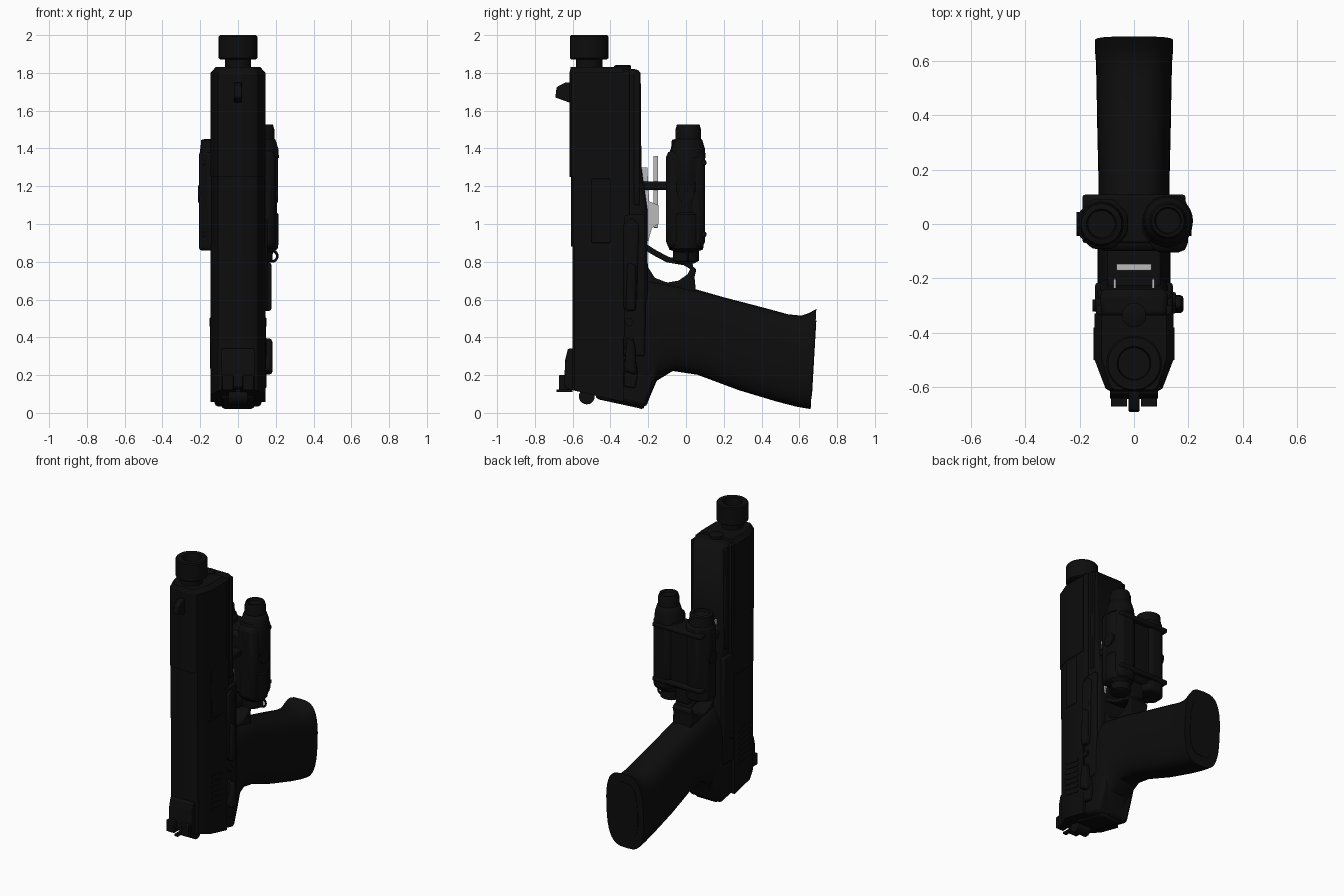
import bpy, bmesh, math
from mathutils import Vector, Matrix

cube = bpy.data.objects.get("Cube")
if cube:
    bpy.data.objects.remove(cube)


def material(name, value, rough=0.6):
    m = bpy.data.materials.new(name)
    m.use_nodes = True
    col = (value, value, value, 1)
    m.diffuse_color = col
    node = m.node_tree.nodes["Principled BSDF"]
    node.inputs["Base Color"].default_value = col
    node.inputs["Roughness"].default_value = rough
    return m


BLACK = material("matte black", 0.004)
STEEL = material("light grey metal", 0.5)
made = []


def finish(name, bm, mat=BLACK, bevel=0.0):
    bmesh.ops.recalc_face_normals(bm, faces=bm.faces)
    me = bpy.data.meshes.new(name)
    bm.to_mesh(me)
    bm.free()
    me.materials.append(mat)
    ob = bpy.data.objects.new(name, me)
    bpy.context.collection.objects.link(ob)
    if bevel:
        b = ob.modifiers.new("edge bevel", "BEVEL")
        b.width, b.segments, b.limit_method = bevel, 2, "ANGLE"
    made.append(ob)
    return ob


def loft(name, rings, mat=BLACK, bevel=0.0):
    """Skin a list of closed rings and cap both ends."""
    bm = bmesh.new()
    vs = [[bm.verts.new(p) for p in r] for r in rings]
    n = len(vs[0])
    for a, b in zip(vs, vs[1:]):
        for i in range(n):
            j = (i + 1) % n
            bm.faces.new((a[i], a[j], b[j], b[i]))
    bm.faces.new(vs[0])
    bm.faces.new(vs[-1])
    return finish(name, bm, mat, bevel)


def side_plate(name, pts, x0, x1, mat=BLACK, bevel=0.0):
    """Extrude a (y, z) outline across x."""
    return loft(name, [[(x, y, z) for y, z in pts] for x in (x0, x1)], mat, bevel)


def box(name, x, y, z, mat=BLACK, bevel=0.0):
    return side_plate(name, [(y[0], z[0]), (y[1], z[0]), (y[1], z[1]), (y[0], z[1])],
                      x[0], x[1], mat, bevel)


def turned(name, cx, cy, profile, sides=32, sx=1.0, mat=BLACK):
    """Lathe (radius, z) pairs about a vertical line."""
    ang = [2 * math.pi * i / sides for i in range(sides)]
    return loft(name, [[(cx + sx * r * math.cos(a), cy + r * math.sin(a), z) for a in ang]
                       for r, z in profile], mat)


def cross_cylinder(name, x0, x1, y, z, r, mat=BLACK):
    ang = [2 * math.pi * i / 20 for i in range(20)]
    return side_plate(name, [(y + r * math.cos(a), z + r * math.sin(a)) for a in ang], x0, x1, mat)


# Slide: front and rear halves, with the rear cut on a slant
def slide_part(name, top, z0, z1, slant=False, w=0.145):
    half = [(w, -0.33), (w, -0.5), (0.105, top + 0.012), (0.085, top)]
    outline = half + [(-x, y) for x, y in reversed(half)]
    low = [(x, y, z0 - 0.23 * (y + 0.6) if slant else z0) for x, y in outline]
    return loft(name, [low, [(x, y, z1) for x, y in outline]])


slide_part("rear_slide", -0.602, 0.12, 0.89, True)
slide_part("ejection_section", -0.608, 0.88, 1.26, w=0.142)
slide_part("front_slide", -0.617, 1.25, 1.8)
half = [(0.145, -0.33), (0.145, -0.5), (0.105, -0.605), (0.085, -0.617)]
outline = half + [(-x, y) for x, y in reversed(half)]
loft("slide_nose", [[(x, y, 1.8) for x, y in outline],
                    [(x * 0.82, -0.45 + (y + 0.45) * 0.96, 1.83) for x, y in outline]])
for s in (-1, 1):
    for i in range(7):
        z = 0.26 + i * 0.038
        side_plate("slide_serration", [(-0.5, z), (-0.38, z - 0.025),
                                       (-0.38, z - 0.007), (-0.5, z + 0.018)],
                   s * 0.142, s * 0.149)
box("ejection_port_cover", (0.1, 0.146), (-0.5, -0.4), (0.9, 1.24), bevel=0.004)

# Barrel with thread protector
turned("barrel", 0, -0.513, [(0.07, 1.7), (0.07, 1.88)])
turned("thread_protector", 0, -0.513, [(0.095, 1.872), (0.102, 1.878), (0.102, 1.992),
                                       (0.096, 2.0), (0.062, 2.0), (0.058, 1.93)])
turned("recoil_rod", 0, -0.335, [(0.045, 1.8), (0.045, 1.837), (0.035, 1.842)])

# Frame and dust cover
side_plate("frame", [(-0.345, 1.82), (-0.25, 1.82), (-0.24, 1.8), (-0.236, 1.3), (-0.205, 1.08),
                     (-0.2, 0.5), (-0.13, 0.27), (-0.165, 0.16), (-0.212, 0.028),
                     (-0.42, 0.075), (-0.42, 0.4), (-0.345, 0.5)], -0.125, 0.125, bevel=0.025)
for s in (-1, 1):
    box("frame_rail", (s * 0.1, s * 0.14), (-0.34, -0.3), (0.4, 1.81), bevel=0.006)
    box("accessory_groove_rib", (s * 0.1, s * 0.135), (-0.275, -0.245), (1.1, 1.8), bevel=0.006)
    box("frame_side", (s * 0.1, s * 0.143), (-0.33, -0.215), (0.3, 1.05), bevel=0.012)

# Grip lofted from rounded sections (front edge, rear edge, half width)
stations = [((-0.3, 0.72), (-0.31, 0.06), 0.125), ((-0.2, 0.71), (-0.21, 0.04), 0.135),
            ((-0.08, 0.685), (-0.155, 0.17), 0.135), ((0.05, 0.655), (-0.07, 0.222), 0.13),
            ((0.2, 0.612), (0.06, 0.202), 0.13), ((0.4, 0.56), (0.28, 0.12), 0.135),
            ((0.54, 0.522), (0.48, 0.06), 0.138), ((0.61, 0.515), (0.58, 0.034), 0.14),
            ((0.65, 0.528), (0.635, 0.024), 0.144), ((0.69, 0.55), (0.66, 0.02), 0.144)]


def grip_ring(front, rear, w, n=36):
    f, r = Vector((0, *front)), Vector((0, *rear))
    ring = []
    for i in range(n):
        a = 2 * math.pi * i / n
        c, s = math.cos(a), math.sin(a)
        u = math.copysign(abs(c) ** 0.75, c)
        v = math.copysign(abs(s) ** 0.6, s)
        ring.append((f + r) / 2 + (f - r) / 2 * u + Vector((w * v, 0, 0)))
    return ring


loft("grip", [grip_ring(*s) for s in stations])
loft("grip_base_plate", [grip_ring((0.655, 0.49), (0.64, 0.09), 0.1),
                         grip_ring((0.69, 0.49), (0.667, 0.09), 0.1)])

# Trigger guard: lower web and front loop
side_plate("trigger_guard_web", [(-0.22, 0.88), (-0.2, 0.77), (-0.165, 0.715), (-0.1, 0.69),
                                 (-0.04, 0.7), (0.01, 0.735), (0.03, 0.78), (0.055, 0.76),
                                 (0.045, 0.72), (0.05, 0.67), (0.05, 0.6), (-0.22, 0.55)],
           -0.07, 0.07, bevel=0.008)
path = [(-0.22, 0.9), (-0.16, 0.862), (-0.09, 0.825), (0, 0.81), (0.035, 0.79), (0.045, 0.73)]
inner = [(y - 0.012, z - 0.028) for y, z in reversed(path)]
side_plate("trigger_guard_loop", path + inner, -0.06, 0.06, bevel=0.006)

# Controls on the left and right faces
side_plate("slide_stop", [(-0.33, 0.55), (-0.28, 0.54), (-0.26, 0.6), (-0.25, 1.0), (-0.29, 1.03),
                          (-0.33, 1.0)], 0.13, 0.155, bevel=0.008)
side_plate("slide_stop_tab", [(-0.32, 0.54), (-0.265, 0.54), (-0.265, 0.78), (-0.31, 0.8)],
           0.13, 0.177, bevel=0.012)
side_plate("safety_lever", [(-0.33, 0.14), (-0.27, 0.13), (-0.255, 0.2), (-0.28, 0.4), (-0.32, 0.4)],
           0.12, 0.152, bevel=0.008)
side_plate("safety_tab", [(-0.33, 0.22), (-0.26, 0.2), (-0.27, 0.37), (-0.31, 0.4)],
           0.13, 0.183, bevel=0.015)
cross_cylinder("frame_pin", -0.152, 0.152, -0.3, 0.48, 0.022)

# Sights and hammer
side_plate("rear_sight", [(-0.59, 0.34), (-0.625, 0.34), (-0.64, 0.28), (-0.645, 0.14),
                          (-0.62, 0.12), (-0.59, 0.12)], -0.088, 0.088, bevel=0.006)
for s in (-1, 1):
    box("rear_sight_ear", (s * 0.025, s * 0.085), (-0.672, -0.62), (0.12, 0.2), bevel=0.004)
box("rear_sight_screw", (-0.012, 0.012), (-0.685, -0.6), (0.11, 0.125))
side_plate("front_sight", [(-0.61, 1.75), (-0.635, 1.75), (-0.685, 1.725), (-0.692, 1.67),
                           (-0.65, 1.655), (-0.61, 1.64)], -0.02, 0.02, bevel=0.005)
cross_cylinder("hammer", -0.05, 0.05, -0.525, 0.087, 0.042)
side_plate("backplate", [(-0.48, 0.14), (-0.22, 0.09), (-0.22, 0.015), (-0.25, 0.025),
                         (-0.48, 0.075)], -0.09, 0.09, bevel=0.02)

# Light grey mount between the frame and the aiming module
for s in (-1, 1):
    side_plate("mount_bracket", [(-0.235, 1.3), (-0.205, 1.3), (-0.195, 1.12), (-0.145, 1.1),
                                 (-0.145, 1.0), (-0.18, 0.98), (-0.2, 0.91), (-0.21, 0.91)],
               s * 0.066, s * 0.076, STEEL)
box("mount_bar", (-0.065, 0.065), (-0.172, -0.147), (0.98, 1.36), STEEL, 0.004)
box("mount_arm", (-0.1, 0.1), (-0.24, -0.08), (1.18, 1.225), bevel=0.01)
cross_cylinder("mount_screw", -0.08, 0.08, -0.165, 1.03, 0.014, STEEL)

# Aiming module: bridge, light and laser housing
box("module_bridge", (-0.13, 0.13), (-0.1, 0.075), (0.9, 1.33), bevel=0.025)
turned("light_body", 0.125, 0, [(0.06, 0.85), (0.085, 0.87), (0.09, 0.9), (0.09, 1.05), (0.082, 1.06),
                                (0.082, 1.16), (0.088, 1.17), (0.088, 1.38), (0.08, 1.4)])
box("light_housing", (0.06, 0.198), (-0.105, 0.1), (0.87, 1.39), bevel=0.035)
turned("light_head", 0.125, 0.012, [(0.092, 1.35), (0.088, 1.4), (0.074, 1.445), (0.068, 1.45),
                                    (0.068, 1.5), (0.06, 1.526), (0.05, 1.526), (0.045, 1.51)])
turned("light_collar", 0.12, 0, [(0.08, 1.29), (0.09, 1.3), (0.09, 1.34), (0.08, 1.35)])
turned("light_tail_cap", 0.115, 0, [(0.04, 0.79), (0.068, 0.805), (0.07, 0.88)])
bm = bmesh.new()
bmesh.ops.create_cone(bm, cap_ends=True, segments=8, radius1=0.1, radius2=0.1, depth=0.52,
                      matrix=Matrix.Translation((-0.115, 0.0, 1.12)) @ Matrix.Rotation(0.39, 4, "Z"))
finish("laser_housing", bm, bevel=0.015)
turned("laser_head", -0.12, 0, [(0.085, 1.36), (0.078, 1.41), (0.075, 1.445), (0.055, 1.45),
                                (0.05, 1.435)])
for z in (0.93, 1.31):
    box("clamp_band", (-0.19, 0.19), (-0.07, 0.108), (z, z + 0.03), bevel=0.01)
for s in (-1, 1):
    cross_cylinder("module_knob", s * 0.17, s * 0.212, 0, 1.16, 0.045)
box("module_switch", (-0.05, 0.06), (-0.05, 0.04), (0.79, 0.92), bevel=0.015)
bpy.ops.mesh.primitive_torus_add(location=(0.18, 0.01, 0.83), rotation=(math.pi / 2, 0, 0),
                                 major_radius=0.028, minor_radius=0.007,
                                 major_segments=20, minor_segments=8)
ring = bpy.context.object
ring.name = "lanyard_ring"
ring.data.materials.append(BLACK)
made.append(ring)

# Smooth shading with sharp edges kept
bpy.ops.object.select_all(action="DESELECT")
for ob in made:
    ob.select_set(True)
bpy.context.view_layer.objects.active = made[0]
bpy.ops.object.shade_smooth_by_angle(angle=math.radians(35))
